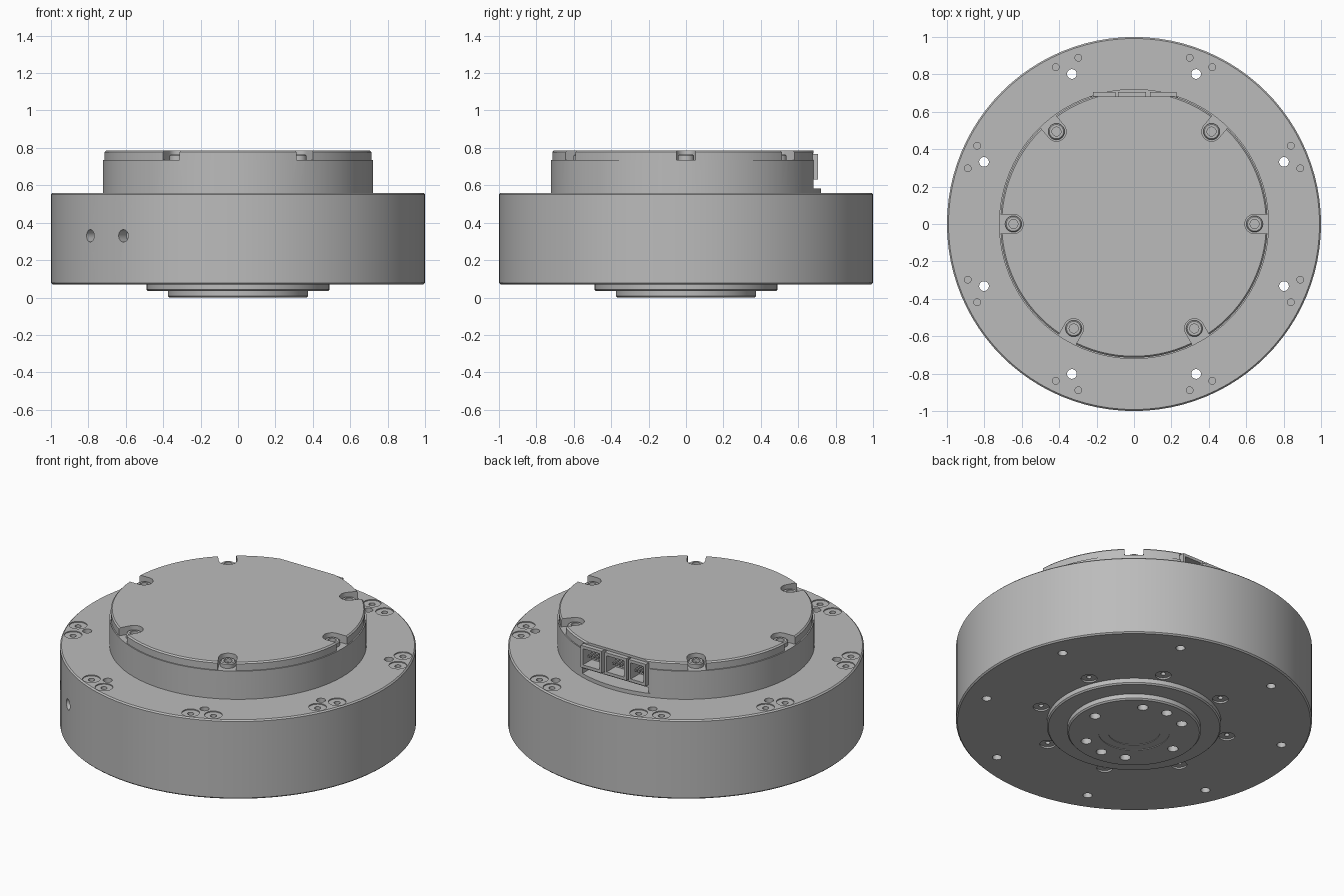
import bpy, bmesh, math
from mathutils import Matrix, Vector

if "Cube" in bpy.data.objects:
    bpy.data.objects.remove(bpy.data.objects["Cube"])

grey = bpy.data.materials.new("machined_grey")
grey.use_nodes = True
GREY = (0.5, 0.5, 0.5, 1)
grey.diffuse_color = GREY
grey.node_tree.nodes["Principled BSDF"].inputs["Base Color"].default_value = GREY


def lathe(bm, profile, steps=32, matrix=Matrix()):
    """Revolve (radius, height) points that start and end on the axis."""
    part = bmesh.new()
    verts = [part.verts.new((r, 0, z)) for r, z in profile]
    edges = [part.edges.new(pair) for pair in zip(verts, verts[1:])]
    bmesh.ops.spin(part, geom=verts + edges, cent=(0, 0, 0), axis=(0, 0, 1),
                   angle=math.tau, steps=steps, use_merge=True)
    add(bm, part, matrix)


def box(bm, x, y, z):
    part = bmesh.new()
    bmesh.ops.create_cube(part, size=1)
    for v in part.verts:
        v.co = Vector((a + (b - a) * (c + 0.5) for (a, b), c in zip((x, y, z), v.co)))
    add(bm, part, Matrix())


def slot(bm, matrix, radius, length, z0, z1):
    """U-shaped prism, open towards +x."""
    part = bmesh.new()
    arc = [math.pi * (0.5 + i / 16) for i in range(17)]
    outline = [(radius * math.cos(a), radius * math.sin(a)) for a in arc]
    outline += [(length, -radius), (length, radius)]
    face = part.faces.new([part.verts.new((x, y, z0)) for x, y in outline])
    top = bmesh.ops.extrude_face_region(part, geom=[face])["geom"]
    bmesh.ops.translate(part, vec=(0, 0, z1 - z0),
                        verts=[g for g in top if isinstance(g, bmesh.types.BMVert)])
    add(bm, part, matrix)


def add(bm, part, matrix):
    bmesh.ops.remove_doubles(part, verts=part.verts, dist=1e-5)
    loose = [f for f in part.faces if f.calc_area() < 1e-10]
    bmesh.ops.delete(part, geom=loose, context="FACES")
    bmesh.ops.recalc_face_normals(part, faces=part.faces)
    part.transform(matrix)
    mesh = bpy.data.meshes.new("temp")
    part.to_mesh(mesh)
    part.free()
    bm.from_mesh(mesh)
    bpy.data.meshes.remove(mesh)


def make(name, bm):
    mesh = bpy.data.meshes.new(name)
    bm.to_mesh(mesh)
    bm.free()
    mesh.materials.append(grey)
    obj = bpy.data.objects.new(name, mesh)
    bpy.context.collection.objects.link(obj)
    return obj


def select(obj):
    bpy.ops.object.select_all(action="DESELECT")
    obj.select_set(True)
    bpy.context.view_layer.objects.active = obj


def carve(obj, bm):
    cutter = make("cutter", bm)
    cutter.hide_render = True
    mod = obj.modifiers.new("carve", "BOOLEAN")
    mod.operation, mod.solver, mod.object = "DIFFERENCE", "EXACT", cutter
    select(obj)
    bpy.ops.object.modifier_apply(modifier=mod.name)
    bpy.data.objects.remove(cutter)


def smooth(obj):
    select(obj)
    bpy.ops.object.shade_smooth_by_angle(angle=math.radians(30))


def polar(degrees, radius, z=0):
    """Frame at a polar position, its x axis pointing outwards."""
    return (Matrix.Rotation(math.radians(degrees), 4, "Z")
            @ Matrix.Translation((radius, 0, z)))


def bore(radius, depth, sink=0, sink_radius=0):
    """Cutter profile sunk below z = 0, with an optional counterbore."""
    if sink:
        return [(0, -depth), (radius, -depth), (radius, -sink),
                (sink_radius, -sink), (sink_radius, 0.02), (0, 0.02)]
    return [(0, -depth), (radius, -depth), (radius, 0.02), (0, 0.02)]


FLIP = Matrix.Rotation(math.pi, 4, "X")
B = 0.008

# Main body with stepped output flange underneath
bm = bmesh.new()
lathe(bm, [(0, 0.007), (0.147, 0.007), (0.147, 0.004), (0.2, 0.004), (0.2, 0),
           (0.375 - B, 0), (0.375, B), (0.375, 0.035), (0.49 - B, 0.035),
           (0.49, 0.035 + B), (0.49, 0.07), (1 - B, 0.07), (1, 0.07 + B),
           (1, 0.56 - B), (1 - B, 0.56), (0, 0.56)], 96)
body = make("main_body", bm)

# Holes in the body
bm = bmesh.new()
for k in range(8):
    a = 22.5 + 45 * k
    lathe(bm, bore(0.026, 0.6), 24, polar(a, 0.868, 0.56))
    for side in (-4, 4):
        lathe(bm, bore(0.018, 0.06, 0.006, 0.05), 24, polar(a + side, 0.937, 0.56))
    lathe(bm, bore(0.014, 0.06, 0.01, 0.045), 24, polar(a, 0.547, 0.07) @ FLIP)
for a in (0, 60, 90, 120, 180, 240, 270, 300):
    lathe(bm, bore(0.03, 0.1), 24, polar(a, 0.285) @ FLIP)
for a in (217.8, 232.2):
    lathe(bm, bore(0.033, 0.07), 24,
          polar(a, 1, 0.33) @ Matrix.Rotation(math.pi / 2, 4, "Y"))
carve(body, bm)
smooth(body)

# Upper housing with lid
bm = bmesh.new()
lathe(bm, [(0, 0.55), (0.722, 0.55), (0.722, 0.735), (0.715, 0.735),
           (0.715, 0.777), (0.707, 0.785), (0, 0.785)], 96)
housing = make("upper_housing", bm)

# Screw pockets and flat rear side
SCREWS = (0, 50, 130, 180, 240, 300)
bm = bmesh.new()
for a in SCREWS:
    slot(bm, polar(a, 0.645), 0.052, 0.2, 0.735, 0.85)
box(bm, (-0.4, 0.4), (0.682, 0.9), (0.583, 0.9))
carve(housing, bm)

# Rear connector bay
bm = bmesh.new()
box(bm, (-0.222, 0.232), (0.58, 0.75), (0.583, 0.77))
carve(housing, bm)
smooth(housing)

# Screw heads standing in the pockets
bm = bmesh.new()
for a in SCREWS:
    lathe(bm, [(0, 0.72), (0.044, 0.72), (0.044, 0.758), (0.038, 0.764),
               (0.024, 0.764), (0.024, 0.745), (0, 0.745)], 24, polar(a, 0.645))
smooth(make("lid_screws", bm))

# Connector sockets with contacts
SOCKETS = (("data_socket", 0.085, 0.228), ("signal_socket", -0.085, 0.065),
           ("power_socket", -0.218, -0.1))
for name, x0, x1 in SOCKETS:
    bm = bmesh.new()
    box(bm, (x0, x1), (0.575, 0.706), (0.632, 0.768))
    socket = make(name, bm)
    bm = bmesh.new()
    box(bm, (x0 + 0.015, x1 - 0.015), (0.62, 0.75), (0.65, 0.75))
    carve(socket, bm)
    bm = bmesh.new()
    for i in range(4):
        x = x0 + (x1 - x0) * (0.26 + 0.16 * i)
        box(bm, (x - 0.005, x + 0.005), (0.615, 0.68), (0.69, 0.705))
    make(name + "_pins", bm)

# Circuit board below the sockets
bm = bmesh.new()
box(bm, (-0.222, 0.232), (0.575, 0.68), (0.615, 0.632))
make("circuit_board", bm)
